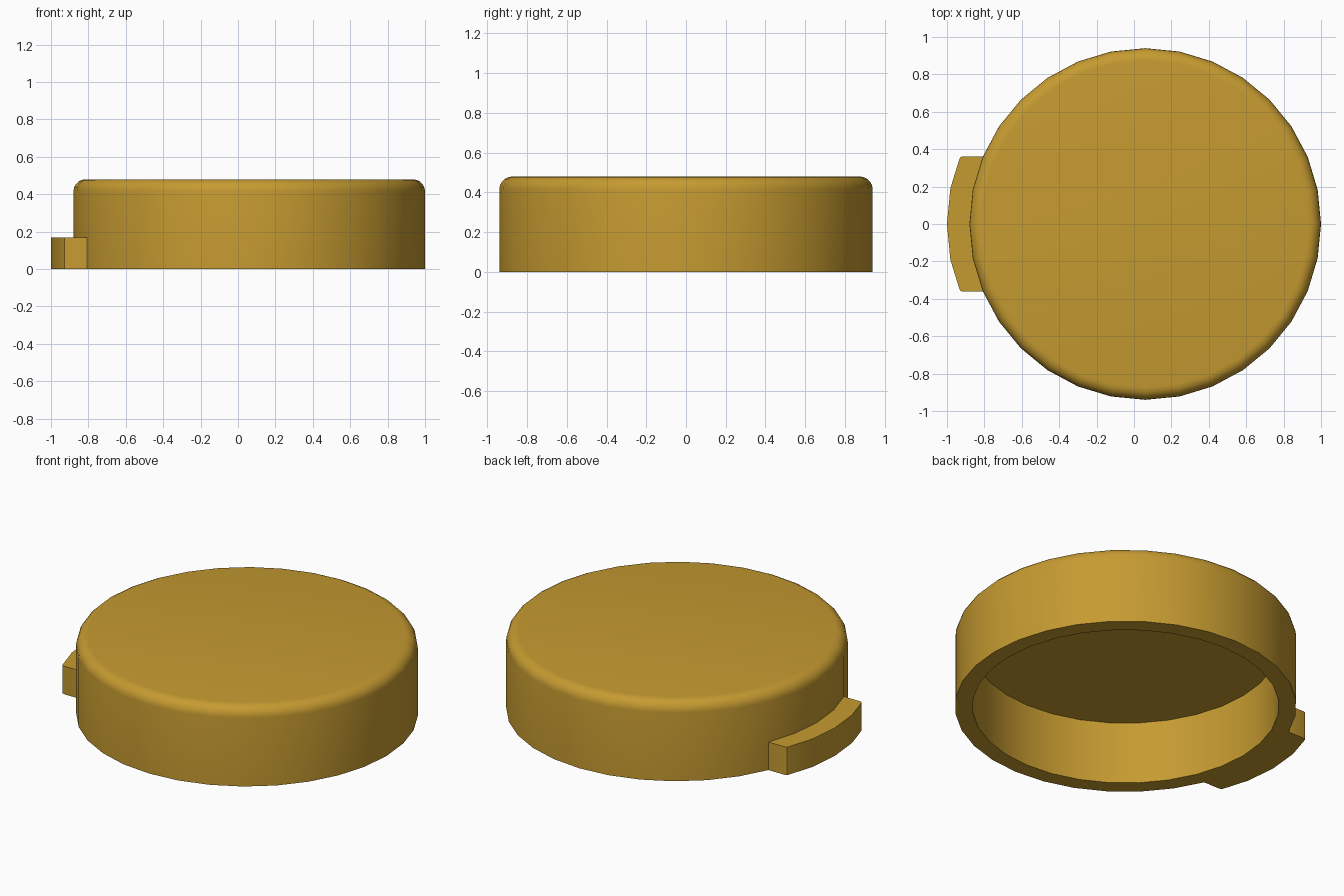
import bpy, bmesh, math

if "Cube" in bpy.data.objects:
    bpy.data.objects.remove(bpy.data.objects["Cube"])

CX, SIDES = 0.06, 32

mat = bpy.data.materials.new("mustard gold")
mat.diffuse_color = (0.56, 0.325, 0.03, 1)
mat.use_nodes = True
mat.node_tree.nodes["Principled BSDF"].inputs["Base Color"].default_value = mat.diffuse_color


def finish(name, bm):
    bmesh.ops.recalc_face_normals(bm, faces=bm.faces)
    me = bpy.data.meshes.new(name)
    bm.to_mesh(me)
    bm.free()
    ob = bpy.data.objects.new(name, me)
    bpy.context.collection.objects.link(ob)
    me.materials.append(mat)
    bpy.ops.object.select_all(action='DESELECT')
    ob.select_set(True)
    bpy.context.view_layer.objects.active = ob
    bpy.ops.object.shade_smooth_by_angle(angle=math.radians(30))
    return ob


# Hollow cap: one profile turned around the axis, open at the bottom
R, H, BEVEL, STEPS = 0.94, 0.48, 0.065, 5
profile = [(0.843, 0.38), (0.843, 0), (R, 0)]
for i in range(STEPS + 1):
    a = math.pi / 2 * i / STEPS
    profile.append((R - BEVEL + BEVEL * math.cos(a), H - BEVEL + BEVEL * math.sin(a)))

bm = bmesh.new()
rings = []
for r, z in profile:
    rings.append([bm.verts.new((CX + r * math.cos(2 * math.pi * k / SIDES),
                                r * math.sin(2 * math.pi * k / SIDES), z))
                  for k in range(SIDES)])
for lo, hi in zip(rings, rings[1:]):
    for k in range(SIDES):
        n = (k + 1) % SIDES
        bm.faces.new((lo[k], lo[n], hi[n], hi[k]))
bm.faces.new(rings[-1])   # top
bm.faces.new(rings[0])    # ceiling of the hollow
finish("cap", bm)

# Curved thumb tab on the left, following the rim
half = [(-1.0, 0), (-0.982, 0.19), (-0.934, 0.346), (-0.928, 0.358), (-0.915, 0.362),
        (-0.80, 0.362), (-0.85, 0.18)]
outline = half + [(-0.87, 0)] + [(x, -y) for x, y in reversed(half[1:])]
bm = bmesh.new()
base = bm.faces.new([bm.verts.new((x, y, 0)) for x, y in outline])
ext = bmesh.ops.extrude_face_region(bm, geom=[base], use_keep_orig=True)
for v in ext["geom"]:
    if isinstance(v, bmesh.types.BMVert):
        v.co.z = 0.17
finish("thumb_tab", bm)
